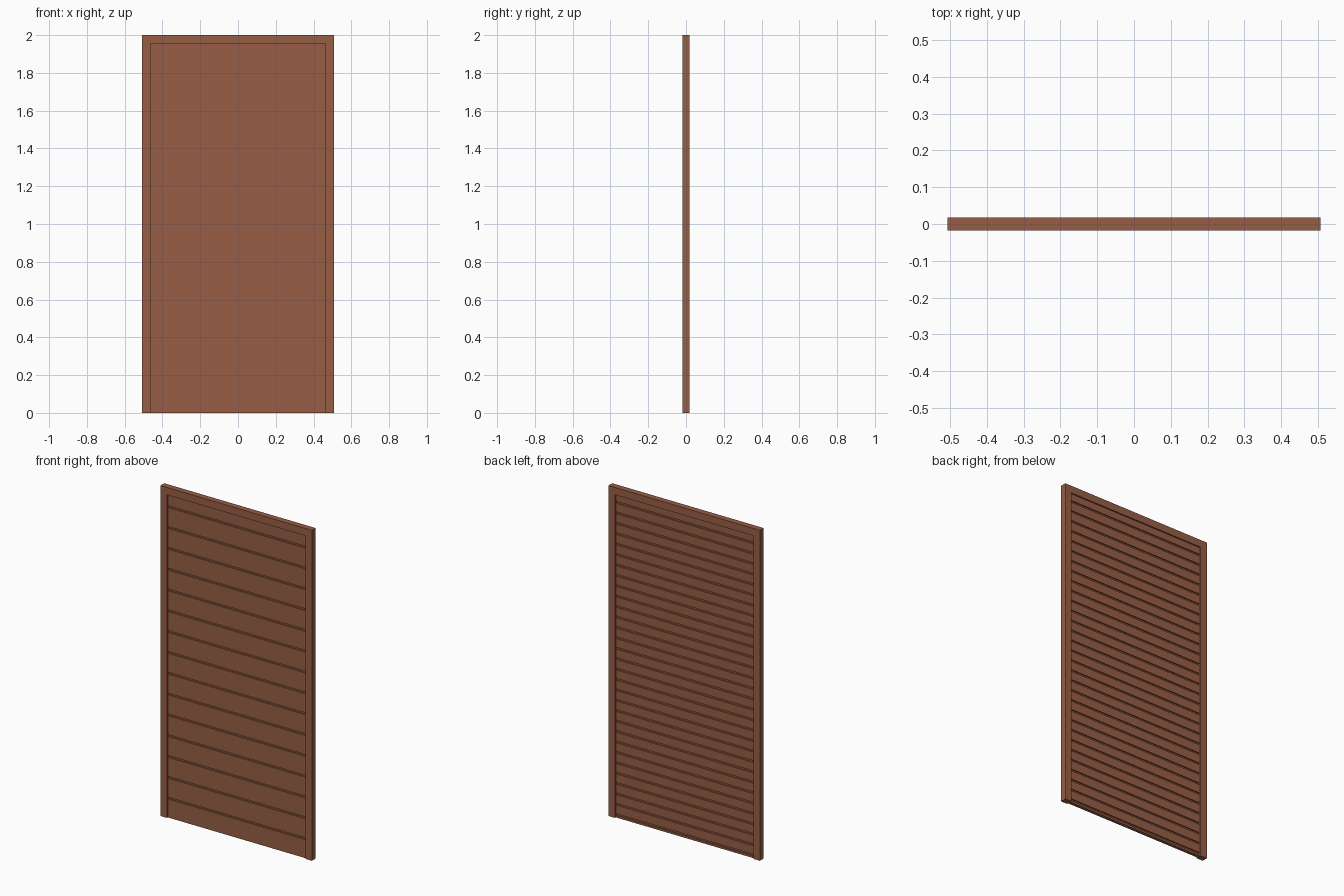
import bpy, bmesh

if "Cube" in bpy.data.objects:
    bpy.data.objects.remove(bpy.data.objects["Cube"])

# One brown for the whole panel
brown = bpy.data.materials.new("red_brown_wood")
brown.diffuse_color = (0.31, 0.112, 0.06, 1)
brown.use_nodes = True
brown.node_tree.nodes["Principled BSDF"].inputs["Base Color"].default_value = brown.diffuse_color

W, H, D = 0.507, 2.0, 0.018      # half width, height, half depth
POST, RAIL = 0.044, 0.045        # frame member widths
PITCH = 0.126                    # board height


def finish(bm, name):
    bmesh.ops.recalc_face_normals(bm, faces=bm.faces[:])
    me = bpy.data.meshes.new(name)
    bm.to_mesh(me)
    bm.free()
    me.materials.append(brown)
    ob = bpy.data.objects.new(name, me)
    bpy.context.collection.objects.link(ob)
    return ob


def box(name, x0, x1, y0, y1, z0, z1):
    bm = bmesh.new()
    bmesh.ops.create_cube(bm, size=1)
    for v in bm.verts:
        v.co.x = x0 if v.co.x < 0 else x1
        v.co.y = y0 if v.co.y < 0 else y1
        v.co.z = z0 if v.co.z < 0 else z1
    return finish(bm, name)


def extrude_x(name, profile, x0, x1):
    bm = bmesh.new()
    face = bm.faces.new([bm.verts.new((x0, y, z)) for y, z in profile])
    geo = bmesh.ops.extrude_face_region(bm, geom=[face])["geom"]
    for v in geo:
        if isinstance(v, bmesh.types.BMVert):
            v.co.x = x1
    return finish(bm, name)


# Frame: two posts under a full-width top rail
box("left_post", -W, -W + POST, -D, D, 0, H - RAIL)
box("right_post", W - POST, W, -D, D, 0, H - RAIL)
box("top_rail", -W, W, -D, D, H - RAIL, H)

# Boards: one groove at each joint in front, two decorative grooves behind
FACE, GROOVE, GAP = 0.010, 0.007, 0.011
joints = [0.112 + PITCH * i for i in range(15)]
edges = [0.0] + joints + [H - RAIL]
for i, (lo, hi) in enumerate(zip(edges, edges[1:])):
    front = [(-FACE, lo), (-FACE, hi)]
    if i > 0:   # recessed strip just above the joint ledge
        front = [(-FACE + GROOVE, lo), (-FACE + GROOVE, lo + GAP),
                 (-FACE, lo + GAP), (-FACE, hi)]
    back = [(FACE, hi)]
    grooves = [0.0805 + PITCH / 2 * k for k in range(-1, 30)]
    for z in reversed(grooves):
        if lo < z < hi:
            t, b = z + GAP / 2, z - GAP / 2
            back += [(FACE, t), (FACE - GROOVE, t), (FACE - GROOVE, b), (FACE, b)]
    back.append((FACE, lo))
    extrude_x(f"board_{i + 1}", front + back, -W + POST, W - POST)
